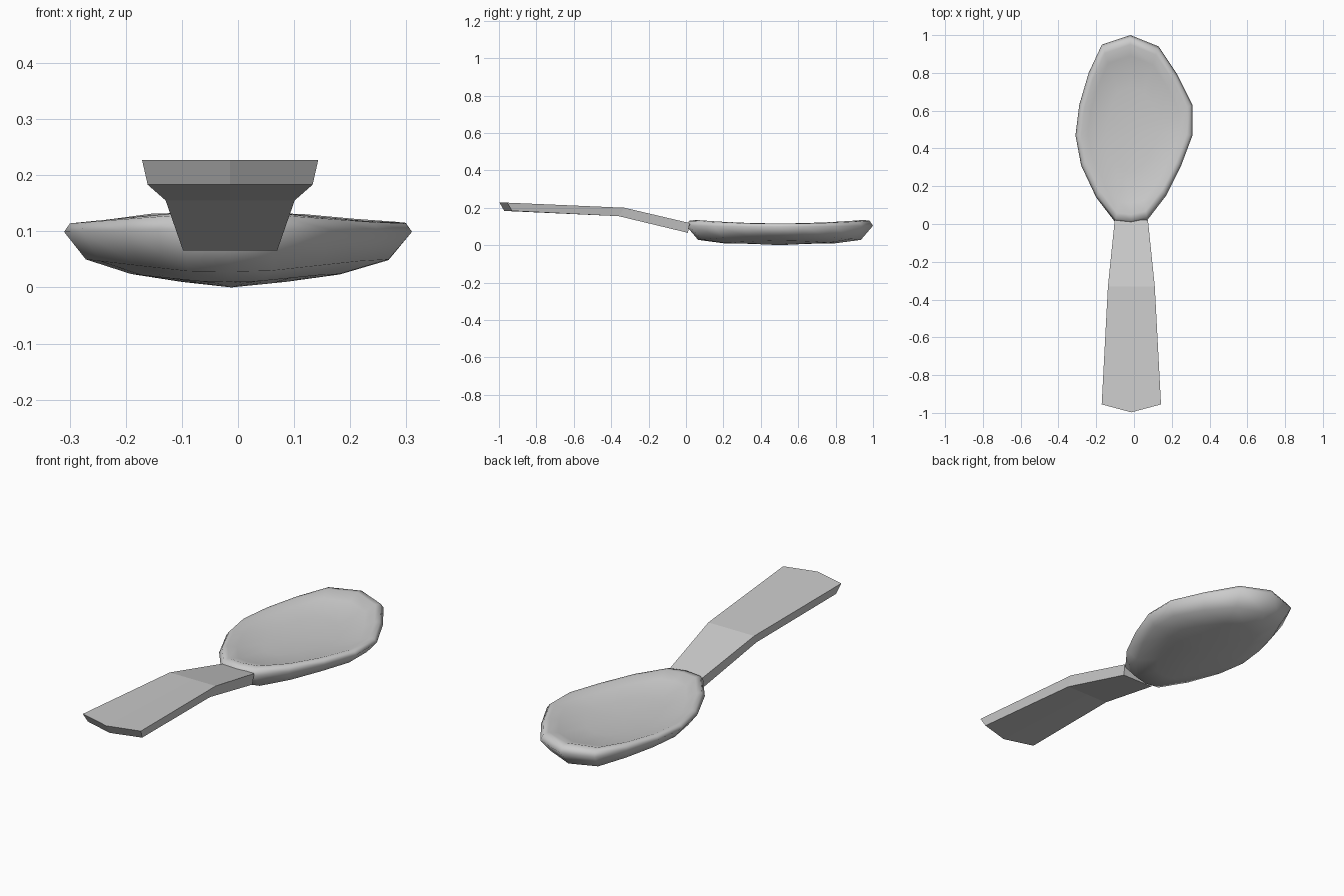
import bpy, bmesh

if "Cube" in bpy.data.objects:
    bpy.data.objects.remove(bpy.data.objects["Cube"])

CX = -0.012  # handle and bowl axis


def make_object(name, bm):
    bmesh.ops.recalc_face_normals(bm, faces=bm.faces)
    mesh = bpy.data.meshes.new(name)
    bm.to_mesh(mesh)
    bm.free()
    obj = bpy.data.objects.new(name, mesh)
    bpy.context.collection.objects.link(obj)
    return obj


def bridge(bm, a, b):
    n = len(a)
    for i in range(n):
        j = (i + 1) % n
        bm.faces.new((a[i], a[j], b[j], b[i]))


# Bowl: outline rings shrunk from the underside, round the rim, into the dish
outline = [(-0.02, 1.0), (0.13, 0.94), (0.23, 0.79), (0.31, 0.63),
           (0.31, 0.47), (0.25, 0.31), (0.17, 0.15), (0.07, 0.02),
           (-0.015, 0.0), (-0.10, 0.01), (-0.20, 0.14), (-0.28, 0.31),
           (-0.31, 0.47), (-0.29, 0.63), (-0.24, 0.80), (-0.17, 0.95)]
# scale, height at the sides, extra height towards the two ends
rings = [(0.30, 0.010, -0.003), (0.60, 0.024, -0.014), (0.87, 0.050, -0.022),
         (1.00, 0.099, 0.005), (0.965, 0.114, 0.016), (0.90, 0.116, 0.019),
         (0.78, 0.104, 0.010), (0.45, 0.092, 0.002)]
bm = bmesh.new()
loops = []
for s, z, dz in rings:
    loop = []
    for x, y in outline:
        e = ((y - 0.5) / 0.5) ** 2
        loop.append(bm.verts.new((CX + (x - CX) * s, 0.5 + (y - 0.5) * s, z + dz * e)))
    loops.append(loop)
for a, b in zip(loops, loops[1:]):
    bridge(bm, a, b)
for loop, z in ((loops[0], 0.0), (loops[-1], 0.088)):
    c = bm.verts.new((CX, 0.5, z))
    for i in range(len(loop)):
        bm.faces.new((loop[i], loop[(i + 1) % len(loop)], c))
bowl = make_object("spoon_bowl", bm)
for p in bowl.data.polygons:
    p.use_smooth = True

# Handle: cranked flat bar with a shallow pointed end
# top y, bottom y, top half width, bottom half width, top z, bottom z, point length
sections = [(0.02, 0.01, 0.088, 0.084, 0.118, 0.066, 0.0),
            (-0.33, -0.36, 0.124, 0.115, 0.200, 0.155, 0.0),
            (-0.955, -0.93, 0.157, 0.147, 0.227, 0.183, 0.042)]
bm = bmesh.new()
loops = []
for yt, yb, wt, wb, zt, zb, tip in sections:
    pts = [(-wt, yt, zt), (0, yt - tip, zt), (wt, yt, zt),
           (wb, yb, zb), (0, yb - tip, zb), (-wb, yb, zb)]
    loops.append([bm.verts.new((CX - 0.002 + x, y, z)) for x, y, z in pts])
for a, b in zip(loops, loops[1:]):
    bridge(bm, a, b)
bm.faces.new(loops[0])
end = loops[-1]
bm.faces.new((end[0], end[1], end[4], end[5]))
bm.faces.new((end[1], end[2], end[3], end[4]))
make_object("spoon_handle", bm)
